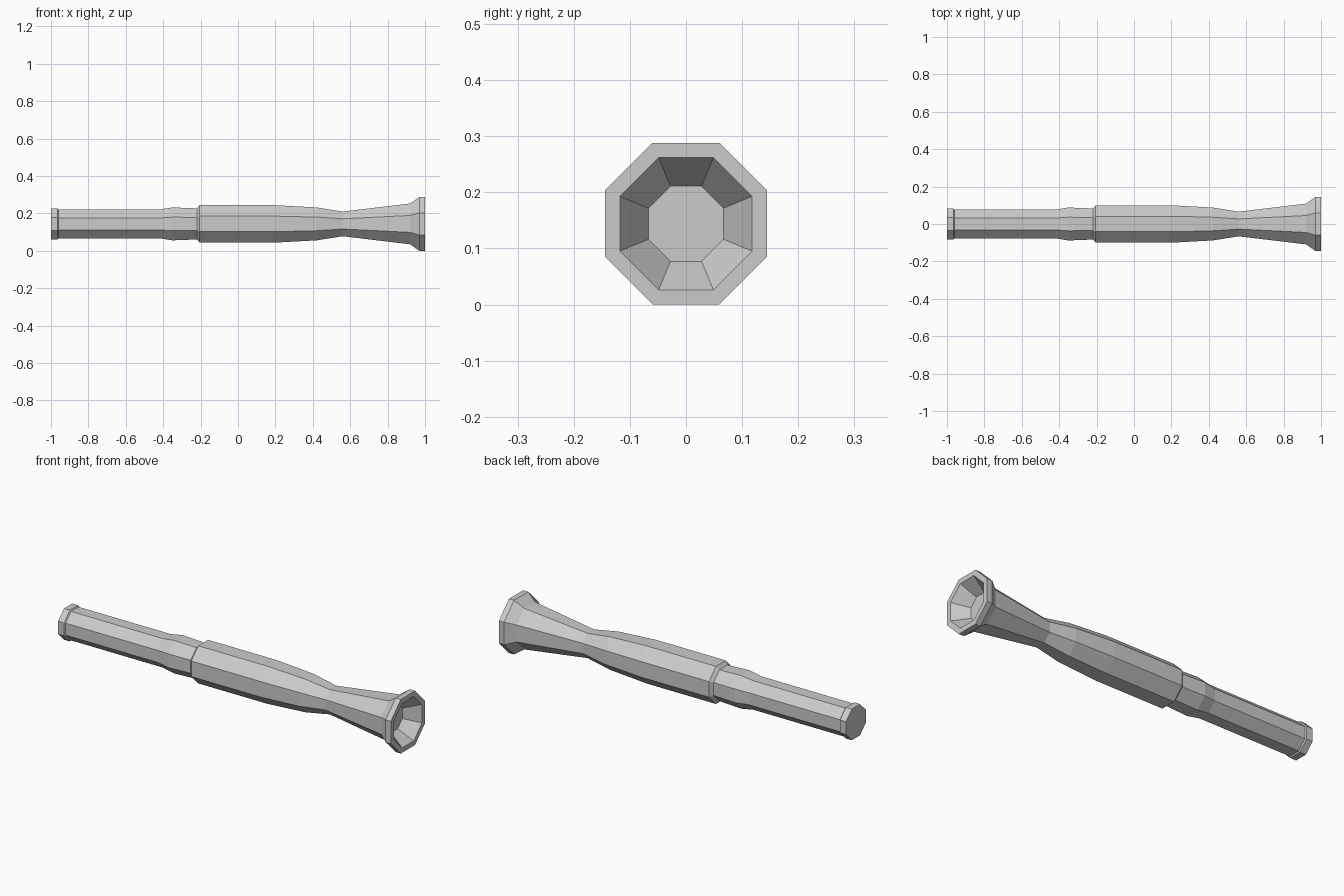
import bpy, bmesh, math

if "Cube" in bpy.data.objects:
    bpy.data.objects.remove(bpy.data.objects["Cube"])

SIDES = 8
AXIS_Z = 0.144


def lathe_x(name, profile):
    """Eight-sided solid around the x axis from (x, flat-to-centre distance) pairs."""
    bm = bmesh.new()
    rings = []
    for x, apothem in profile:
        r = apothem / math.cos(math.pi / SIDES)
        ring = []
        for i in range(SIDES):
            a = (i + 0.5) * 2 * math.pi / SIDES
            ring.append(bm.verts.new((x, r * math.cos(a), AXIS_Z + r * math.sin(a))))
        rings.append(ring)
    for a, b in zip(rings, rings[1:]):
        for i in range(SIDES):
            j = (i + 1) % SIDES
            bm.faces.new((a[i], a[j], b[j], b[i]))
    bm.faces.new(rings[0])
    bm.faces.new(rings[-1])
    bmesh.ops.recalc_face_normals(bm, faces=bm.faces)
    mesh = bpy.data.meshes.new(name)
    bm.to_mesh(mesh)
    bm.free()
    obj = bpy.data.objects.new(name, mesh)
    bpy.context.collection.objects.link(obj)
    return obj


# Handle with end cap, swelling grip, narrow neck and hollow flared head
lathe_x("handle_body", [
    (-1.00, 0.083), (-0.965, 0.083), (-0.96, 0.077),   # end cap
    (-0.42, 0.077), (-0.35, 0.088), (-0.22, 0.083),    # rear tube and collar
    (-0.205, 0.100), (0.20, 0.100), (0.42, 0.088),     # grip
    (0.56, 0.066), (0.92, 0.109), (0.97, 0.144),       # neck and flare
    (1.00, 0.144), (1.00, 0.118), (0.92, 0.067),       # rim and recessed cup
])
